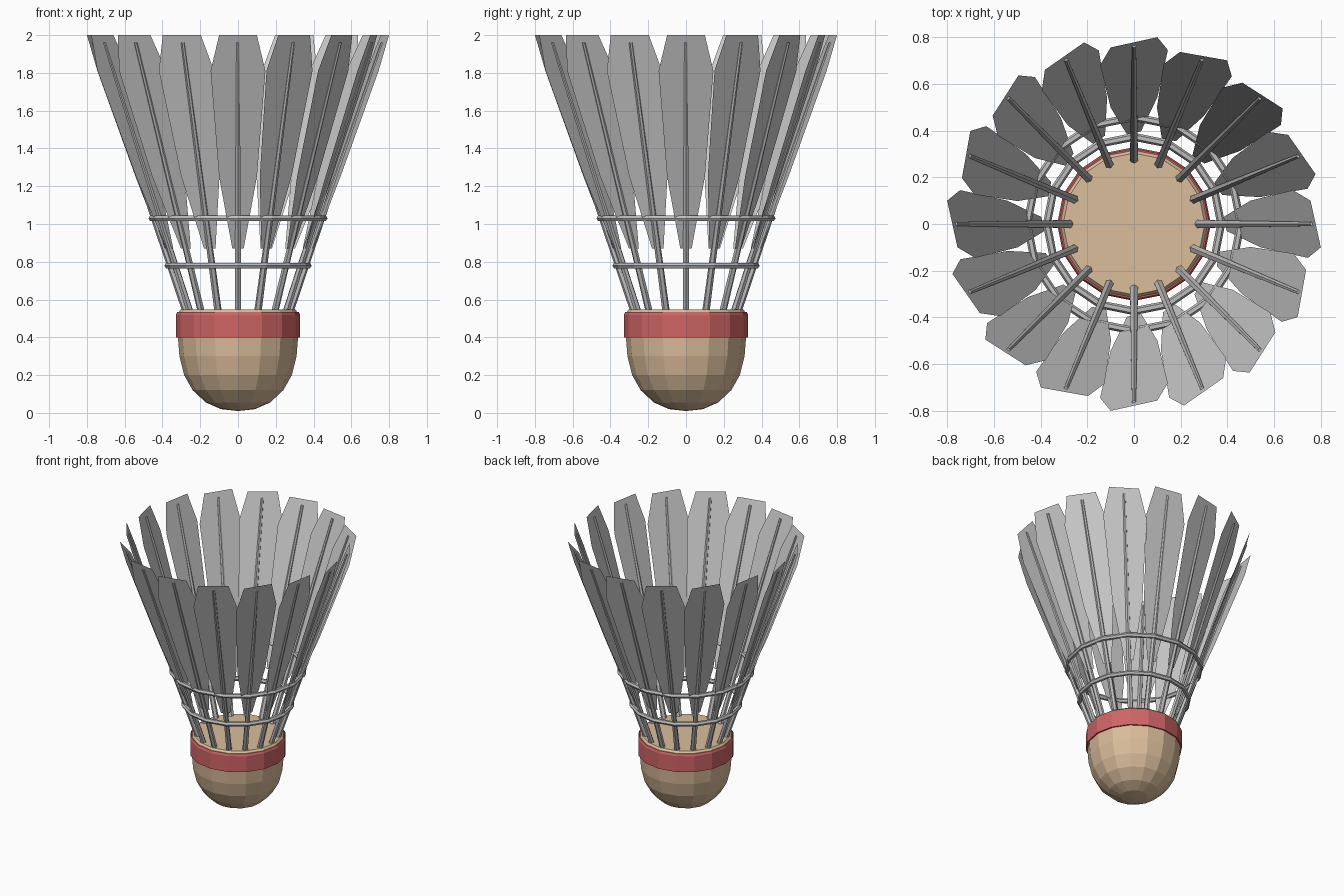
import bpy, bmesh, math
from mathutils import Vector

cube = bpy.data.objects.get("Cube")
if cube:
    bpy.data.objects.remove(cube, do_unlink=True)

COUNT = 16
SLOPE = 0.343   # outward lean of the feathers
TWIST = 0.22    # tilt of each vane about its shaft


def material(name, color):
    mat = bpy.data.materials.new(name)
    mat.use_nodes = True
    mat.diffuse_color = (*color, 1)
    mat.node_tree.nodes["Principled BSDF"].inputs["Base Color"].default_value = (*color, 1)
    return mat


cork_mat = material("cork_tan", (0.70, 0.51, 0.33))
red_mat = material("band_red", (0.62, 0.13, 0.13))
vane_mat = material("feather_grey", (0.59, 0.59, 0.59))
shaft_mat = material("shaft_grey", (0.52, 0.52, 0.52))


def finish(name, bm, mat):
    mesh = bpy.data.meshes.new(name)
    bm.to_mesh(mesh)
    bm.free()
    mesh.materials.append(mat)
    obj = bpy.data.objects.new(name, mesh)
    bpy.context.collection.objects.link(obj)
    return obj


def lathe(name, profile, mat, closed=False):
    """Spin a (radius, height) profile around the z axis."""
    bm = bmesh.new()
    verts = [bm.verts.new((r, 0, z)) for r, z in profile]
    ends = verts[1:] + verts[:1] if closed else verts[1:]
    edges = [bm.edges.new(pair) for pair in zip(verts, ends)]
    bmesh.ops.spin(bm, geom=verts + edges, cent=(0, 0, 0), axis=(0, 0, 1),
                   angle=math.tau, steps=COUNT, use_merge=True)
    bmesh.ops.remove_doubles(bm, verts=bm.verts, dist=0.0005)
    bmesh.ops.recalc_face_normals(bm, faces=bm.faces)
    return finish(name, bm, mat)


def lean_radius(z):
    return 0.39 + SLOPE * (z - 0.87)


# Rounded cork base with a flat top
lathe("cork_base", [(0, 0.01), (0.09, 0.02), (0.17, 0.055), (0.24, 0.12),
                    (0.285, 0.2), (0.31, 0.3), (0.318, 0.4), (0.318, 0.53),
                    (0.303, 0.547), (0, 0.547)], cork_mat)

# Red band around the cork
lathe("cork_band", [(0.31, 0.4), (0.329, 0.4), (0.329, 0.518),
                    (0.322, 0.533), (0.31, 0.533)], red_mat, closed=True)

# Two binding rings
for name, radius, height in (("lower_ring", 0.373, 0.78), ("upper_ring", 0.457, 1.03)):
    tube = [(radius + 0.017 * math.cos(i * math.tau / 6),
             height + 0.017 * math.sin(i * math.tau / 6)) for i in range(6)]
    lathe(name, tube, shaft_mat, closed=True)

# Feathers: a tapered shaft with a flat twisted vane
outline = [(0.03, 0.87), (0.1, 1.25), (0.145, 1.81), (0.1, 2.0)]
shafts, vanes = bmesh.new(), bmesh.new()
for i in range(COUNT):
    a = i * math.tau / COUNT
    out = Vector((math.cos(a), math.sin(a), 0))
    side = Vector((math.sin(a), -math.cos(a), 0))
    up = Vector((0, 0, 1))

    # Shaft
    loops = []
    for z, width in ((0.5, 0.02), (1.96, 0.01)):
        centre = out * lean_radius(z) + up * z
        loops.append([shafts.verts.new(centre + width * (
            out * math.cos(k * math.tau / 6) + side * math.sin(k * math.tau / 6)))
            for k in range(6)])
    for k in range(6):
        n = (k + 1) % 6
        shafts.faces.new((loops[0][k], loops[0][n], loops[1][n], loops[1][k]))
    for loop in loops:
        shafts.faces.new(loop)

    # Vane
    right_edge = [(w, z) for w, z in outline]
    left_edge = [(-w, z) for w, z in reversed(outline)]
    vanes.faces.new([vanes.verts.new(out * (lean_radius(z) + TWIST * w) + side * w + up * z)
                     for w, z in right_edge + left_edge])

bmesh.ops.recalc_face_normals(shafts, faces=shafts.faces)
finish("feather_shafts", shafts, shaft_mat)
for face in vanes.faces:
    face.normal_update()
    if face.normal.dot(face.calc_center_median() * Vector((1, 1, 0))) < 0:
        face.normal_flip()
finish("feather_vanes", vanes, vane_mat)
